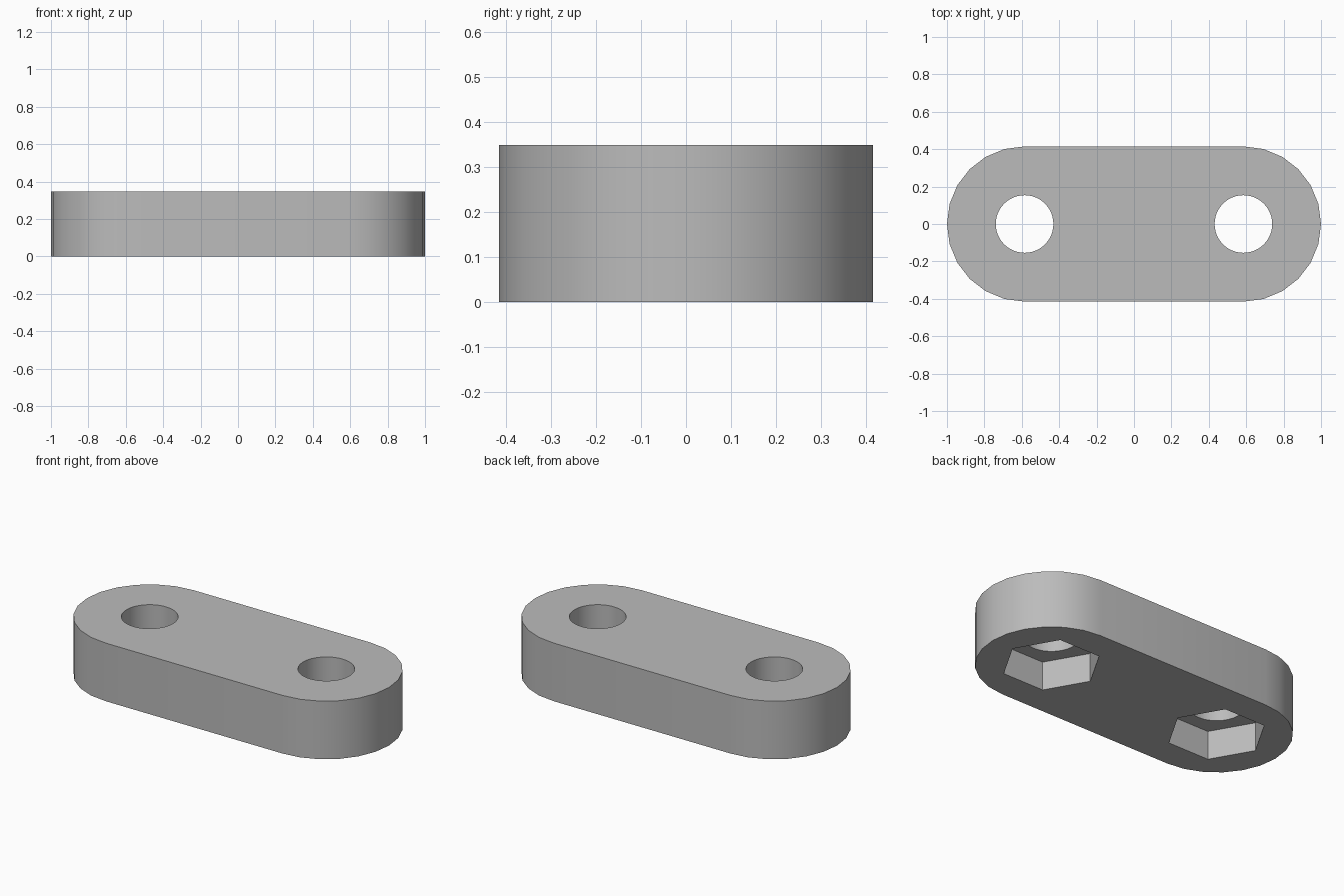
import bpy
import math
from mathutils import Matrix
import bmesh

HEIGHT = 0.348
END_RADIUS = 0.415
CENTER_X = 1 - END_RADIUS
HOLE_RADIUS = 0.154
NUT_RADIUS = 0.275
NUT_DEPTH = HEIGHT / 2

default = bpy.data.objects.get("Cube")
if default:
    bpy.data.objects.remove(default, do_unlink=True)

grey = bpy.data.materials.new("plain grey")
grey.use_nodes = True
color = (0.5, 0.5, 0.5, 1)
grey.diffuse_color = color
grey.node_tree.nodes["Principled BSDF"].inputs["Base Color"].default_value = color


def add_object(name, bm):
    mesh = bpy.data.meshes.new(name)
    bm.to_mesh(mesh)
    bm.free()
    mesh.materials.append(grey)
    obj = bpy.data.objects.new(name, mesh)
    bpy.context.collection.objects.link(obj)
    return obj


def prism(name, x, radius, sides, bottom, top):
    bm = bmesh.new()
    bmesh.ops.create_cone(
        bm, cap_ends=True, segments=sides, radius1=radius, radius2=radius,
        depth=top - bottom, matrix=Matrix.Translation((x, 0, (bottom + top) / 2)))
    # Turn about the own axis so that a corner lies on x
    first = max(bm.verts, key=lambda v: v.co.x).co
    turn = -math.atan2(first.y, first.x - x)
    bmesh.ops.rotate(bm, verts=bm.verts, cent=(x, 0, 0),
                     matrix=Matrix.Rotation(turn, 3, "Z"))
    return add_object(name, bm)


# Link plate: rounded-end outline, extruded upward
bm = bmesh.new()
outline = []
for side, start in ((1, -90), (-1, 90)):
    for step in range(13):
        angle = math.radians(start + 15 * step)
        outline.append(bm.verts.new((side * CENTER_X + END_RADIUS * math.cos(angle),
                                     END_RADIUS * math.sin(angle), 0)))
base = bm.faces.new(outline)
extruded = bmesh.ops.extrude_face_region(bm, geom=[base], use_keep_orig=True)
top_verts = [g for g in extruded["geom"] if isinstance(g, bmesh.types.BMVert)]
bmesh.ops.translate(bm, verts=top_verts, vec=(0, 0, HEIGHT))
bmesh.ops.recalc_face_normals(bm, faces=bm.faces)
plate = add_object("link_plate", bm)

# Bolt holes through the plate and hexagonal nut pockets underneath
cutters = []
for label, side in (("left", 1), ("right", -1)):
    x = side * CENTER_X
    cutters.append(prism(label + "_nut_cutter", x, NUT_RADIUS, 6, -0.1, NUT_DEPTH))
    cutters.append(prism(label + "_hole_cutter", x, HOLE_RADIUS, 48, -0.2, HEIGHT + 0.1))

bpy.context.view_layer.objects.active = plate
plate.select_set(True)
for cutter in cutters:
    cutter.hide_render = True
    cut = plate.modifiers.new(cutter.name, "BOOLEAN")
    cut.operation = "DIFFERENCE"
    cut.solver = "EXACT"
    cut.object = cutter
    bpy.ops.object.modifier_apply(modifier=cut.name)
    bpy.data.objects.remove(cutter, do_unlink=True)

# Smooth round walls with crisp rims and pocket corners
bpy.ops.object.select_all(action="DESELECT")
plate.select_set(True)
bpy.ops.object.shade_smooth_by_angle(angle=math.radians(30))
